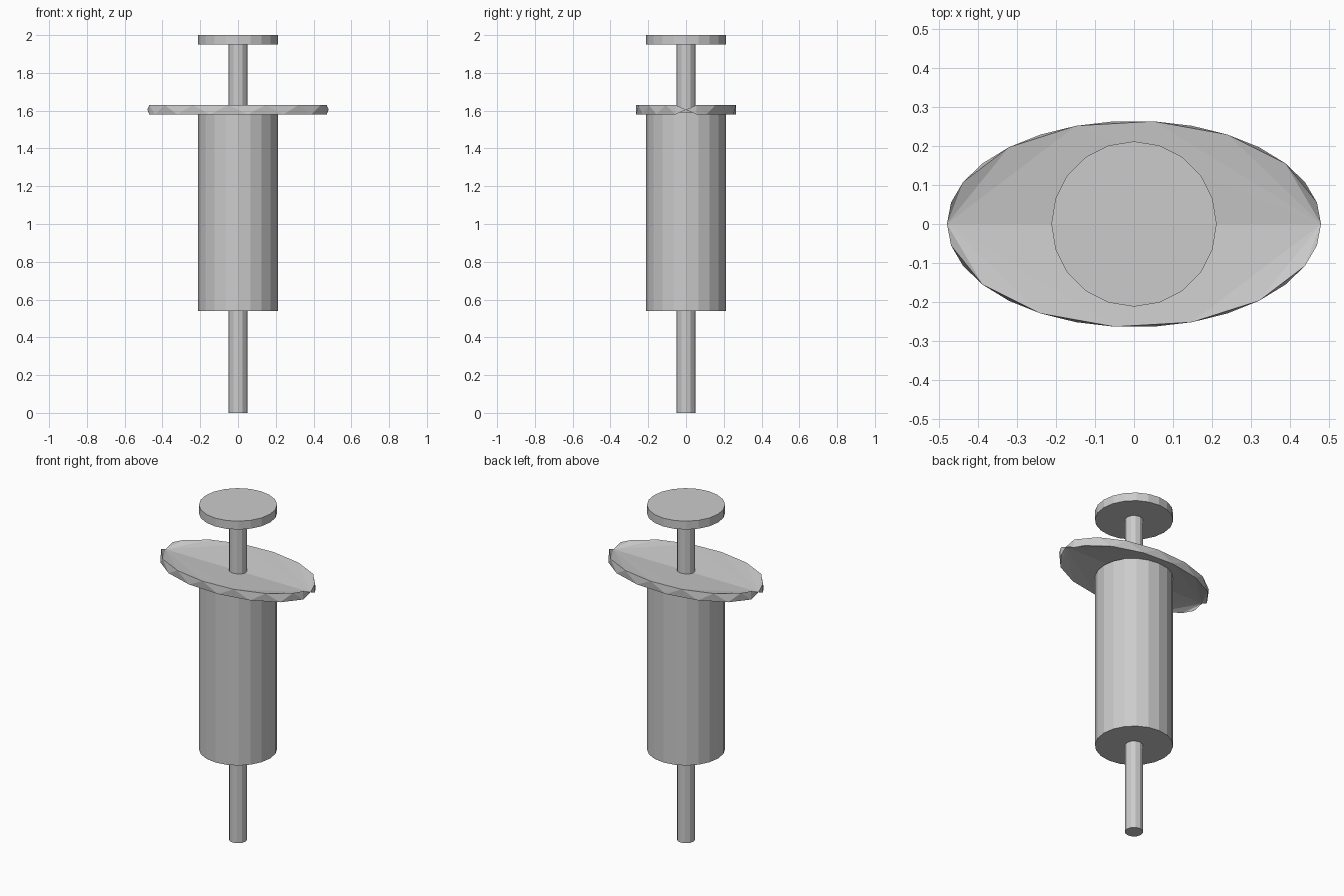
import bpy
import bmesh
from math import cos, sin, pi

if "Cube" in bpy.data.objects:
    bpy.data.objects.remove(bpy.data.objects["Cube"])


def cylinder(name, radius, z0, z1, sides):
    bpy.ops.mesh.primitive_cylinder_add(vertices=sides, radius=radius, depth=z1 - z0,
                                        location=(0, 0, (z0 + z1) / 2))
    bpy.context.object.name = name


def finger_flange(name, rx, ry, z0, z1, steps=15):
    """Thin faceted oval; both faces fold gently to its pointed x tips."""
    bm = bmesh.new()
    zm = (z0 + z1) / 2
    tips = [bm.verts.new((rx, 0, zm)), bm.verts.new((-rx, 0, zm))]
    # the second half is the first turned 180 degrees
    for half in range(2):
        right, left = tips[half], tips[1 - half]

        def ring(ks, z):
            angles = [k * pi / steps + half * pi for k in ks]
            return [bm.verts.new((rx * cos(a), ry * sin(a), z)) for a in angles]

        top_k = list(range(1, steps, 2)) + [steps - 1]
        low_k = [1] + list(range(2, steps, 2))
        top, low = ring(top_k, z1), ring(low_k, z0)
        # upper and lower faces
        for verts in (top, low):
            mid = len(verts) // 2
            bm.faces.new((right, verts[mid], left))
            for i in range(len(verts) - 1):
                bm.faces.new((right if i < mid else left, verts[i], verts[i + 1]))
        # zigzag rim and pointed ends
        bm.faces.new((right, top[0], low[0]))
        bm.faces.new((left, top[-1], low[-1]))
        i = j = 0
        while i < len(top) - 1 or j < len(low) - 1:
            if j == len(low) - 1 or (i < len(top) - 1 and top_k[i + 1] < low_k[j + 1]):
                bm.faces.new((top[i], low[j], top[i + 1]))
                i += 1
            else:
                bm.faces.new((top[i], low[j], low[j + 1]))
                j += 1
    bmesh.ops.recalc_face_normals(bm, faces=bm.faces[:])
    mesh = bpy.data.meshes.new(name)
    bm.to_mesh(mesh)
    bm.free()
    bpy.context.collection.objects.link(bpy.data.objects.new(name, mesh))


# Needle, barrel, plunger and thumb rest
cylinder("needle", 0.05, 0.0, 0.54, 12)
cylinder("barrel", 0.212, 0.54, 1.59, 20)
cylinder("plunger_rod", 0.05, 1.59, 1.96, 12)
cylinder("thumb_rest", 0.212, 1.95, 2.0, 20)

# Finger grip on top of the barrel
finger_flange("finger_flange", 0.48, 0.265, 1.58, 1.63)
